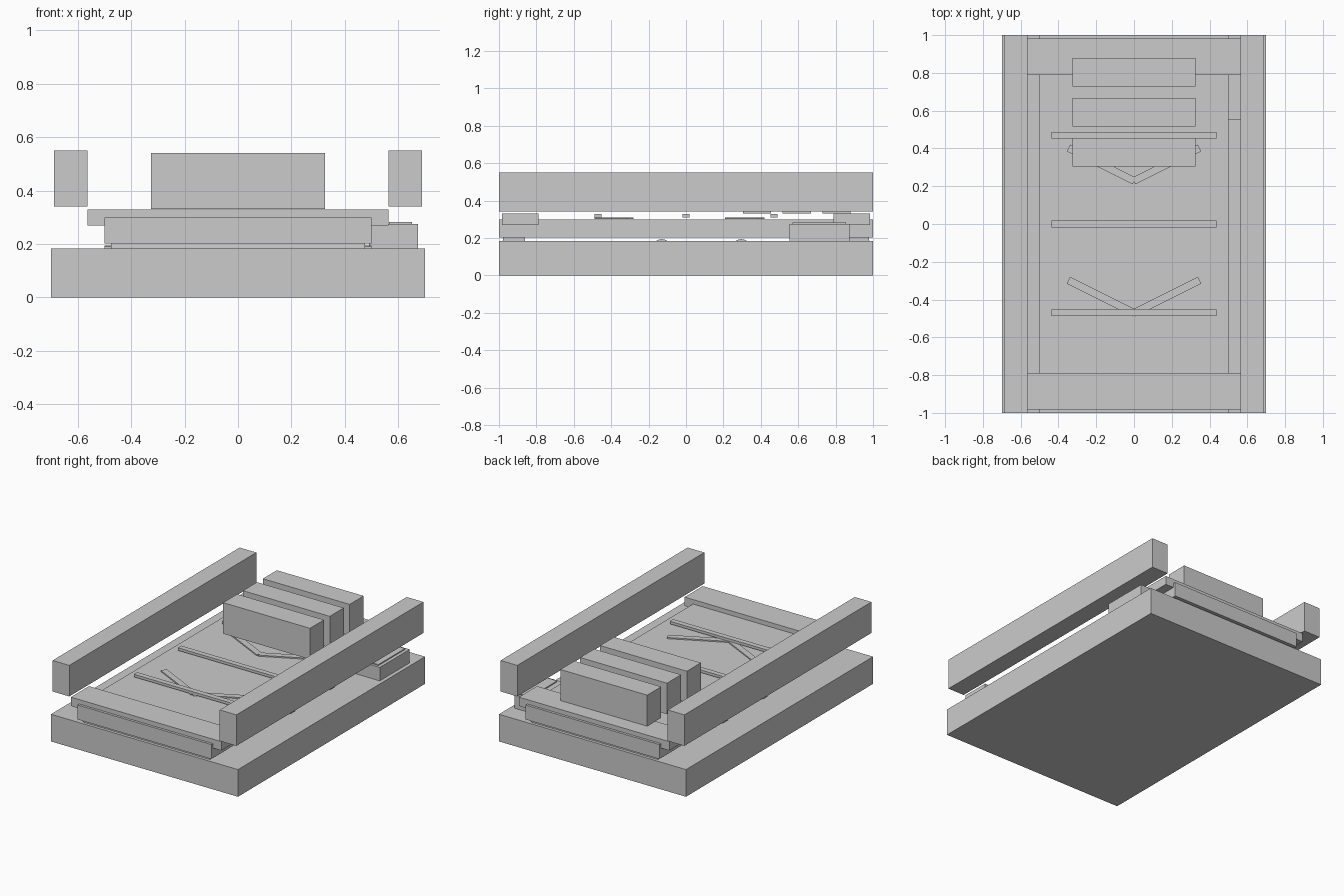
import bpy
from math import radians, pi

if "Cube" in bpy.data.objects:
    bpy.data.objects.remove(bpy.data.objects["Cube"])


def box(name, x, y, z, angle=0.0):
    """Box from (min, max) spans, optionally turned about z at its centre."""
    spans = (x, y, z)
    bpy.ops.mesh.primitive_cube_add(
        size=1, location=[(a + b) / 2 for a, b in spans])
    ob = bpy.context.object
    ob.name = name
    ob.scale = [b - a for a, b in spans]
    bpy.ops.object.transform_apply(location=False, rotation=False, scale=True)
    ob.rotation_euler.z = angle
    return ob


def roller(name, y, z, radius, length):
    bpy.ops.mesh.primitive_cylinder_add(
        vertices=24, radius=radius, depth=length,
        location=(0, y, z), rotation=(0, pi / 2, 0))
    bpy.context.object.name = name
    bpy.ops.object.shade_smooth_by_angle()


# Base slab and raised belt deck
box("base", (-0.70, 0.70), (-1, 1), (0, 0.184))
box("belt_deck", (-0.50, 0.50), (-1, 1), (0.202, 0.30))

# Side rails
for side, x in (("left", (-0.688, -0.563)), ("right", (0.563, 0.688))):
    box(side + "_rail", x, (-1, 1), (0.341, 0.551))

# Cross beams and end rollers
for end, s in (("front", -1), ("back", 1)):
    box(end + "_cross_beam", (-0.563, 0.563),
        (s * 0.886 - 0.097, s * 0.886 + 0.097), (0.27, 0.33))
    roller(end + "_roller", s * 0.92, 0.185, 0.06, 0.95)

# Support rollers peeking out of the base
for i, y in enumerate((-0.13, 0.295)):
    roller(f"support_roller_{i + 1}", y, 0.144, 0.05, 1.0)

# Slats across the belt
for i, y in enumerate((-0.47, 0, 0.47)):
    box(f"belt_slat_{i + 1}", (-0.438, 0.438),
        (y - 0.018, y + 0.018), (0.311, 0.329))

# Chevron markers made of two turned strips each
for i, y in enumerate((-0.385, 0.315)):
    for side, s in (("left", -1), ("right", 1)):
        box(f"chevron_{i + 1}_{side}", (s * 0.173 - 0.195, s * 0.173 + 0.195),
            (y - 0.02, y + 0.02), (0.303, 0.311), s * radians(26.6))

# Row of blocks near the back
for i, y in enumerate((0.38, 0.592, 0.804)):
    box(f"block_{i + 1}", (-0.325, 0.325),
        (y - 0.075, y + 0.075), (0.331, 0.541))

# Motor housing and its lid on the right
box("motor_housing", (0.49, 0.674), (0.553, 0.873), (0.184, 0.275))
box("motor_lid", (0.565, 0.652), (0.57, 0.855), (0.275, 0.282))
